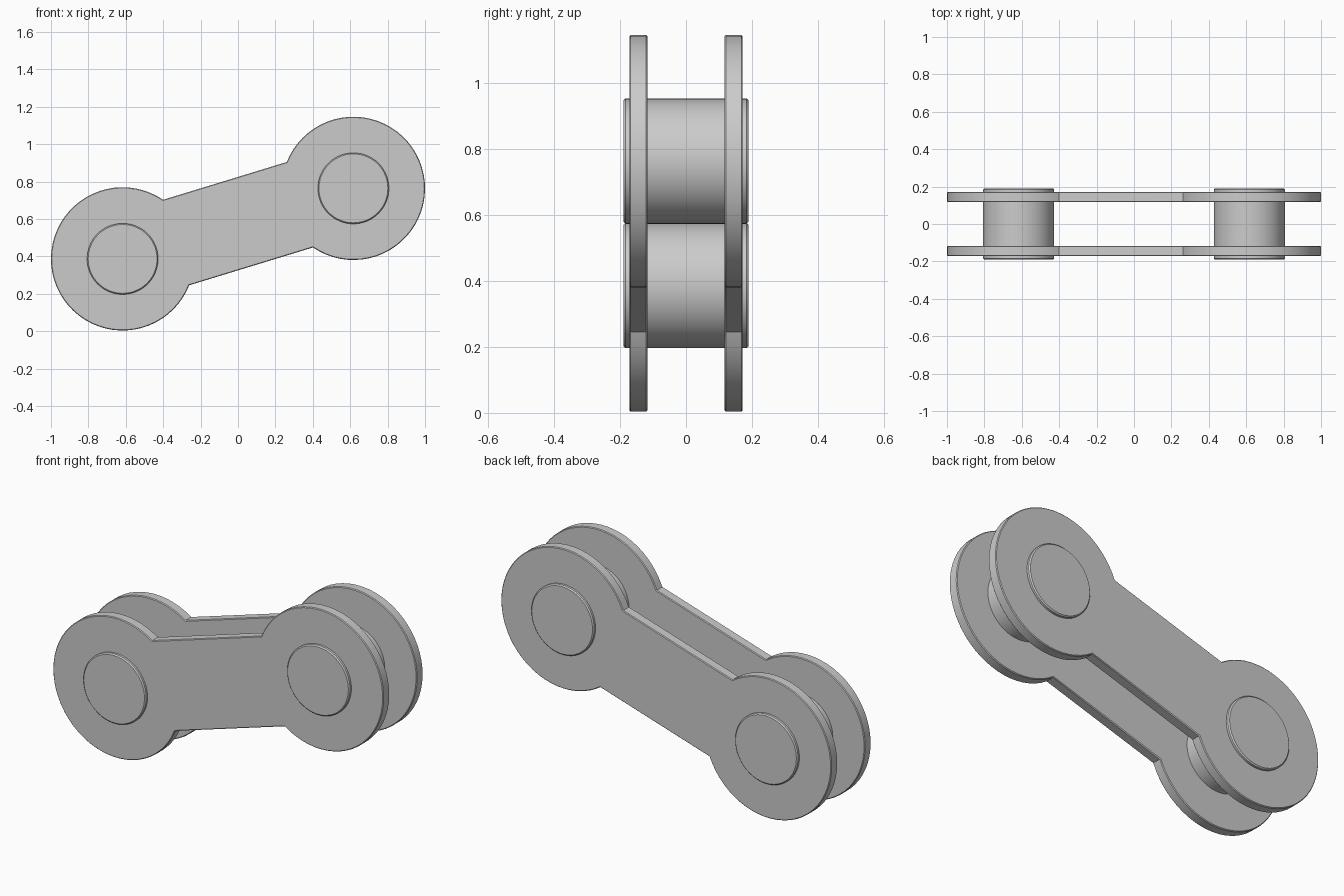
import bpy, bmesh, math

if "Cube" in bpy.data.objects:
    bpy.data.objects.remove(bpy.data.objects["Cube"])

CZ = 0.575                      # height of the link centre
TILT = math.atan2(0.377, 1.234) # slope of the link
HALF = math.hypot(0.617, 0.1885)  # centre to pin axis
R_END, BAR = 0.383, 0.239       # lobe radius, half width of bar
R_PIN, PIN_Y = 0.19, 0.19


def place(u, v, y):
    c, s = math.cos(TILT), math.sin(TILT)
    return (u * c - v * s, y, CZ + u * s + v * c)


def finish(bm, name):
    bmesh.ops.recalc_face_normals(bm, faces=bm.faces)
    me = bpy.data.meshes.new(name)
    bm.to_mesh(me)
    bm.free()
    ob = bpy.data.objects.new(name, me)
    bpy.context.collection.objects.link(ob)
    bpy.ops.object.select_all(action='DESELECT')
    ob.select_set(True)
    bpy.context.view_layer.objects.active = ob
    bpy.ops.object.shade_smooth_by_angle(angle=math.radians(30))
    return ob


def side_plate(name, y0, y1):
    # Dumbbell outline: two round lobes joined by a straight bar
    reach = math.pi - math.asin(BAR / R_END)
    n = 48
    pts = []
    for side in (1, -1):
        for i in range(n + 1):
            a = -reach + 2 * reach * i / n
            pts.append((side * (HALF + R_END * math.cos(a)),
                        side * R_END * math.sin(a)))
    bm = bmesh.new()
    face = bm.faces.new([bm.verts.new(place(u, v, y0)) for u, v in pts])
    ext = bmesh.ops.extrude_face_region(bm, geom=[face], use_keep_orig=True)
    verts = [g for g in ext['geom'] if isinstance(g, bmesh.types.BMVert)]
    bmesh.ops.translate(bm, verts=verts, vec=(0, y1 - y0, 0))
    ob = finish(bm, name)
    bev = ob.modifiers.new("edge_round", 'BEVEL')
    bev.width = 0.004
    bev.segments = 1
    bev.limit_method = 'ANGLE'
    bev.angle_limit = math.radians(60)


def pin(name, u):
    # Round pin with slightly chamfered ends
    profile = [(-PIN_Y, R_PIN - 0.006), (-PIN_Y + 0.006, R_PIN),
               (PIN_Y - 0.006, R_PIN), (PIN_Y, R_PIN - 0.006)]
    n = 64
    bm = bmesh.new()
    rings = [[bm.verts.new(place(u + r * math.cos(2 * math.pi * i / n),
                                 r * math.sin(2 * math.pi * i / n), y))
              for i in range(n)] for y, r in profile]
    for a, b in zip(rings, rings[1:]):
        for i in range(n):
            j = (i + 1) % n
            bm.faces.new((a[i], a[j], b[j], b[i]))
    bm.faces.new(rings[0])
    bm.faces.new(rings[-1])
    finish(bm, name)


side_plate("front_plate", -0.172, -0.117)
side_plate("back_plate", 0.117, 0.172)
pin("lower_pin", -HALF)
pin("upper_pin", HALF)
